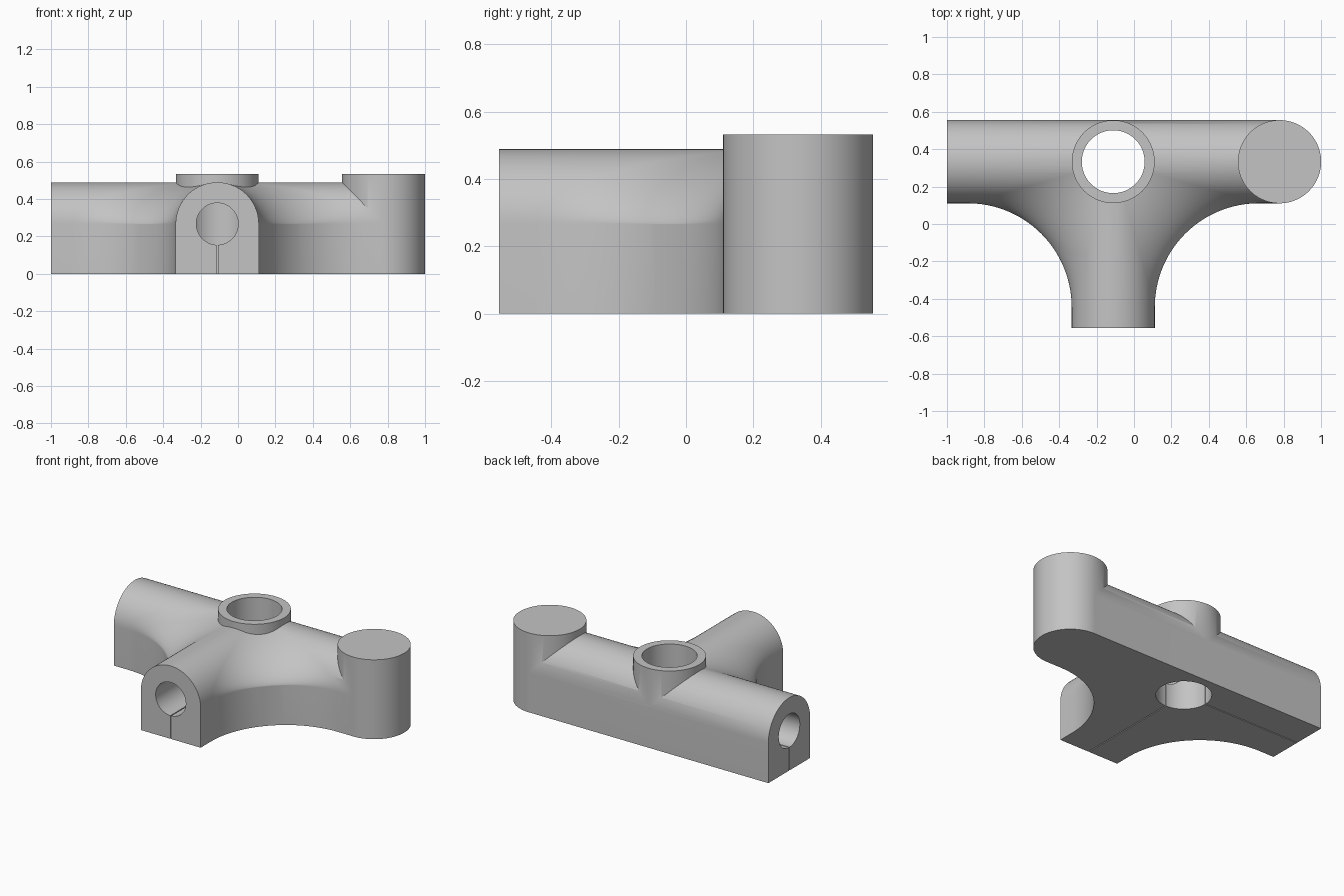
import bpy, bmesh, math
from mathutils import Vector

if "Cube" in bpy.data.objects:
    bpy.data.objects.remove(bpy.data.objects["Cube"])

R = 0.2222          # half width of the arms
BLEND = 0.5555      # radius of the rolling fillet between bar and arm
AXIS_Z = 0.267      # height of the bore axis
CX, CY = -0.111, 0.333          # where bar and arm cross
LEFT, RIGHT, FRONT = -1.0, 0.778, -0.555

grey = bpy.data.materials.new("plain grey")
grey.diffuse_color = (0.55, 0.55, 0.55, 1)
grey.use_nodes = True
grey.node_tree.nodes["Principled BSDF"].inputs["Base Color"].default_value = grey.diffuse_color


def make_object(name, bm):
    mesh = bpy.data.meshes.new(name)
    bmesh.ops.recalc_face_normals(bm, faces=bm.faces)
    bm.to_mesh(mesh)
    bm.free()
    mesh.materials.append(grey)
    ob = bpy.data.objects.new(name, mesh)
    bpy.context.collection.objects.link(ob)
    return ob


def cylinder(name, r, start, end, segs=96):
    a, b = Vector(start), Vector(end)
    bm = bmesh.new()
    bmesh.ops.create_cone(bm, cap_ends=True, segments=segs, radius1=r, radius2=r,
                          depth=(b - a).length)
    rot = (b - a).to_track_quat('Z', 'Y').to_matrix()
    for v in bm.verts:
        v.co = rot @ v.co + (a + b) / 2
    return make_object(name, bm)


def box(name, lo, hi):
    bm = bmesh.new()
    bmesh.ops.create_cube(bm, size=1)
    for v in bm.verts:
        v.co = [(l + h) / 2 + c * (h - l) for l, h, c in zip(lo, hi, v.co)]
    return make_object(name, bm)


def slerp(a, b, t):
    w = a.angle(b, 0)
    if w < 1e-4:
        return a.copy()
    return (a * math.sin((1 - t) * w) + b * math.sin(t * w)) / math.sin(w)


# Outline rows from the floor up over the arched top
LEVELS, ARC = 24, 32
levels = [(1, 0, 0)]
for i in range(LEVELS + 1):
    p = math.pi / 2 * i / LEVELS
    levels.append((math.cos(p), math.sin(p), AXIS_Z))


def corner_row(level, side):
    """One contour: bar end, round the fillet, arm end."""
    c, s, z = level
    centre = Vector((c, -c, s)) * (R + BLEND)
    to_bar, to_arm = Vector((0, c, -s)), Vector((-c, 0, -s))
    end_x = RIGHT - CX if side > 0 else CX - LEFT
    pts = [Vector((end_x, -R * c, R * s))]
    pts += [centre + BLEND * slerp(to_bar, to_arm, k / ARC) for k in range(ARC + 1)]
    pts.append(Vector((R * c, FRONT - CY, R * s)))
    return [Vector((CX + side * q.x, CY + q.y, z + q.z)) for q in pts]


def back_row(level):
    c, s, z = level
    return [Vector((x, CY + R * c, z + R * s)) for x in (LEFT, CX, RIGHT)]


right = [corner_row(l, 1) for l in levels]
left = [corner_row(l, -1) for l in levels]
back = [back_row(l) for l in levels]

bm = bmesh.new()


def face(points):
    bm.faces.new([bm.verts.new(p) for p in points])


for rows in (right, left, back):
    for lo, hi in zip(rows, rows[1:]):
        for k in range(len(lo) - 1):
            face([lo[k], lo[k + 1], hi[k + 1], hi[k]])
# End caps and underside
face([r[0] for r in left] + [r[0] for r in back[-2::-1]])
face([r[0] for r in right] + [r[-1] for r in back[-2::-1]])
face([r[-1] for r in left] + [r[-1] for r in right[-2::-1]])
face(right[0] + left[0][::-1] + back[0])
bmesh.ops.remove_doubles(bm, verts=bm.verts, dist=2e-5)
body = make_object("tee_body", bm)


def combine(tool, operation):
    m = body.modifiers.new(tool.name, 'BOOLEAN')
    m.operation, m.solver, m.object = operation, 'EXACT', tool
    bpy.context.view_layer.objects.active = body
    bpy.ops.object.modifier_apply(modifier=m.name)
    bpy.data.objects.remove(tool)


# Upright sockets
combine(cylinder("end_post", R + 0.0003, (RIGHT, CY, 0), (RIGHT, CY, 0.533)), 'UNION')
combine(cylinder("centre_collar", R - 0.0007, (CX, CY, 0.1), (CX, CY, 0.533)), 'UNION')
# Vertical through holes
for x in (CX, RIGHT):
    combine(cylinder("socket_hole", 0.168, (x, CY, -0.1), (x, CY, 0.7)), 'DIFFERENCE')
# Horizontal bores with clamp slots beneath
for end, name in (((LEFT - 0.1, CY), "bar"), ((CX, FRONT - 0.1), "arm")):
    combine(cylinder(name + "_bore", 0.112, (*end, AXIS_Z), (CX, CY, AXIS_Z), 64), 'DIFFERENCE')
    w = 0.003
    lo = (min(end[0], CX) - (w if name == "arm" else 0), min(end[1], CY) - (w if name == "bar" else 0), -0.1)
    hi = (CX + (w if name == "arm" else 0), CY + (w if name == "bar" else 0), AXIS_Z)
    combine(box(name + "_slot", lo, hi), 'DIFFERENCE')

# Smooth shading with crisp edges
bpy.ops.object.select_all(action='DESELECT')
body.select_set(True)
bpy.context.view_layer.objects.active = body
bpy.ops.object.shade_smooth_by_angle(angle=math.radians(30))
